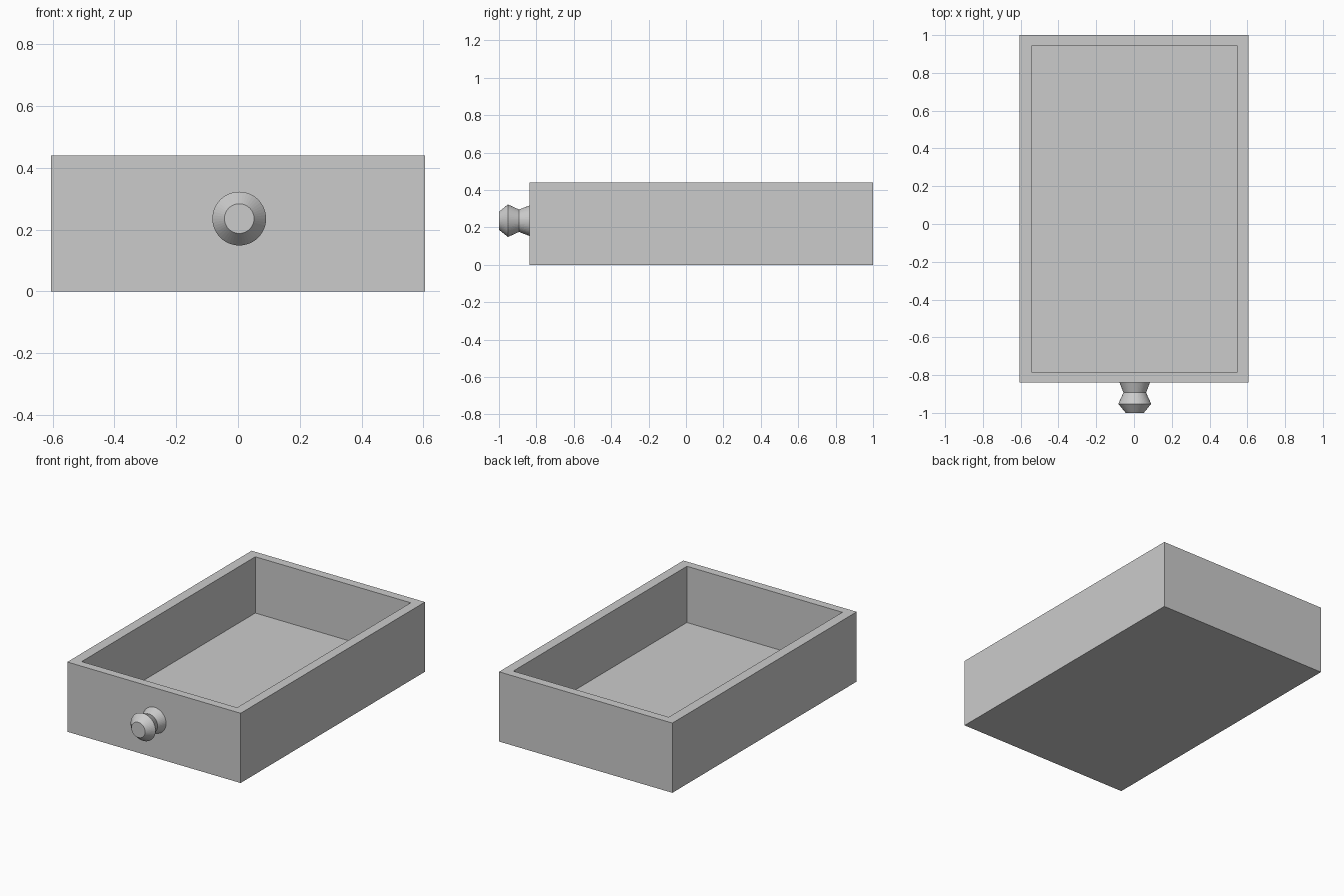
import bpy, bmesh, math
from mathutils import Matrix, Vector

if "Cube" in bpy.data.objects:
    bpy.data.objects.remove(bpy.data.objects["Cube"])


def make_object(name, bm):
    bmesh.ops.recalc_face_normals(bm, faces=bm.faces)
    mesh = bpy.data.meshes.new(name)
    bm.to_mesh(mesh)
    bm.free()
    obj = bpy.data.objects.new(name, mesh)
    bpy.context.collection.objects.link(obj)
    return obj


# Drawer box: solid block, top inset to the rim, then sunk to the floor
X, Y0, Y1, H, FLOOR = 0.605, -0.838, 1.0, 0.44, 0.085
IN_X0, IN_X1, IN_Y0, IN_Y1 = -0.541, 0.544, -0.786, 0.945

bm = bmesh.new()
bmesh.ops.create_cube(bm, size=1, matrix=Matrix.Translation((0, (Y0 + Y1) / 2, H / 2))
                      @ Matrix.Diagonal((2 * X, Y1 - Y0, H, 1)))
bm.normal_update()
top = max(bm.faces, key=lambda f: f.normal.z)
bmesh.ops.inset_region(bm, faces=[top], thickness=0.05)
for v in top.verts:
    v.co.x = IN_X0 if v.co.x < 0 else IN_X1
    v.co.y = IN_Y0 if v.co.y < 0 else IN_Y1
floor = bmesh.ops.extrude_discrete_faces(bm, faces=[top])["faces"][0]
for v in floor.verts:
    v.co.z = FLOOR
make_object("drawer_box", bm)

# Knob: lathed profile (radius, y) around the y axis
PROFILE = [(0.081, Y0), (0.06, -0.893), (0.087, -0.952), (0.048, -1.0)]
CENTRE = Vector((0.004, 0, 0.236))
SIDES = 48

bm = bmesh.new()
rings = []
for r, y in PROFILE:
    rings.append([bm.verts.new(CENTRE + Vector((r * math.cos(a), y, r * math.sin(a))))
                  for a in (2 * math.pi * i / SIDES for i in range(SIDES))])
for a, b in zip(rings, rings[1:]):
    for i in range(SIDES):
        j = (i + 1) % SIDES
        bm.faces.new((a[i], a[j], b[j], b[i]))
bm.faces.new(rings[0])
bm.faces.new(rings[-1])
make_object("knob", bm)
